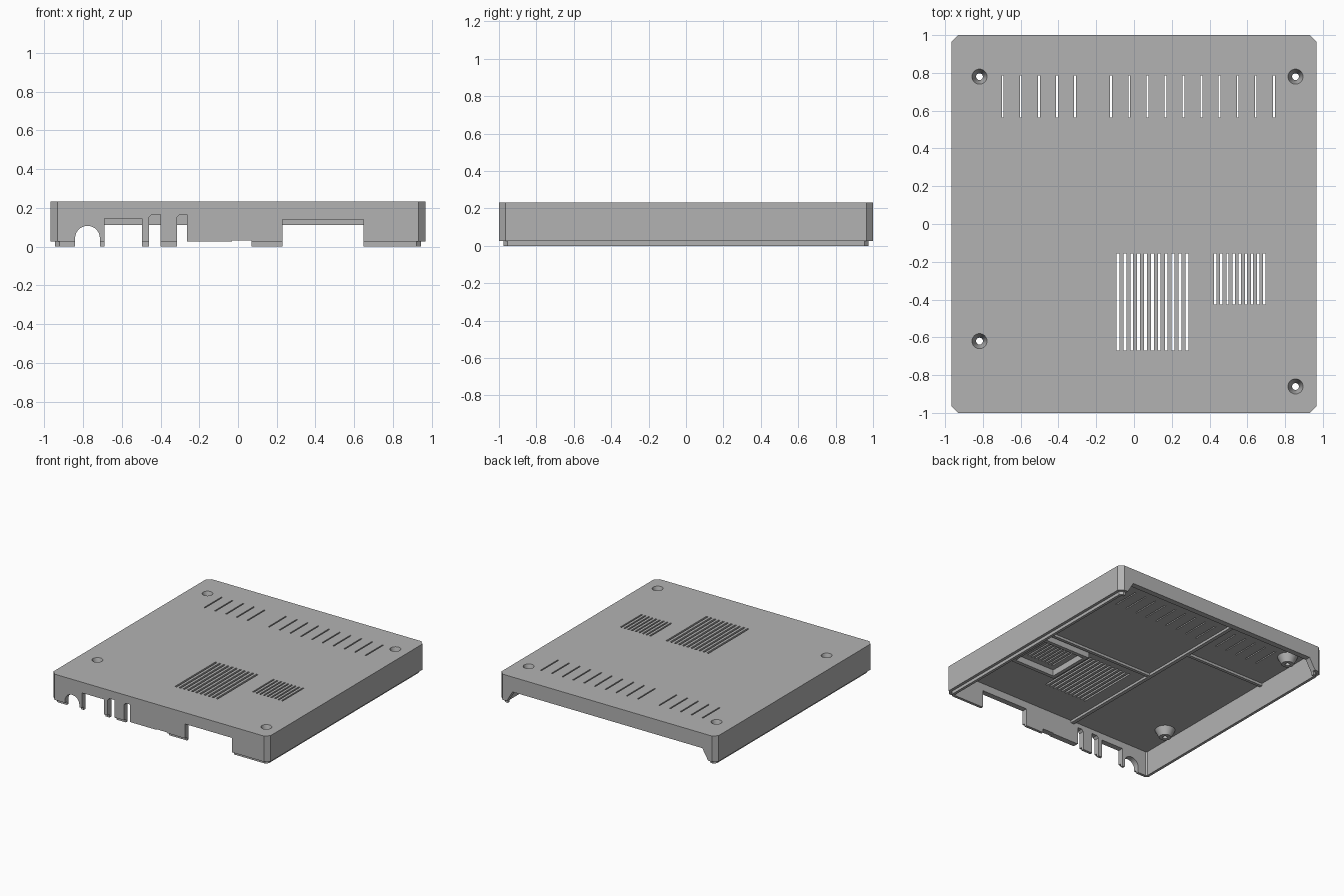
import bpy, bmesh, math

cube = bpy.data.objects.get("Cube")
if cube:
    bpy.data.objects.remove(cube, do_unlink=True)

grey = bpy.data.materials.new("plain grey")
grey.use_nodes = True
grey.diffuse_color = (0.45, 0.45, 0.45, 1)
grey.node_tree.nodes["Principled BSDF"].inputs["Base Color"].default_value = (0.45, 0.45, 0.45, 1)

HALF_X, HALF_Y, TOP, CEILING, STEP = 0.967, 1.0, 0.232, 0.2, 0.025
WALL, LIP_INSET, CHAMFER = 0.045, 0.023, 0.035


def finish(bm, name):
    bmesh.ops.recalc_face_normals(bm, faces=bm.faces)
    mesh = bpy.data.meshes.new(name)
    bm.to_mesh(mesh)
    bm.free()
    mesh.materials.append(grey)
    obj = bpy.data.objects.new(name, mesh)
    bpy.context.collection.objects.link(obj)
    return obj


def bridge(bm, a, b):
    for i in range(len(a)):
        j = (i + 1) % len(a)
        bm.faces.new((a[i], a[j], b[j], b[i]))


def loft(bm, rings):
    """Join rings of points and cap both ends."""
    loops = [[bm.verts.new(p) for p in ring] for ring in rings]
    for a, b in zip(loops, loops[1:]):
        bridge(bm, a, b)
    bm.faces.new(loops[0])
    bm.faces.new(loops[-1])


def add_box(bm, x0, x1, y0, y1, z0, z1):
    loft(bm, [[(x0, y0, z), (x1, y0, z), (x1, y1, z), (x0, y1, z)] for z in (z0, z1)])


def add_wall_cut(bm, profile, y0, y1):
    loft(bm, [[(x, y, z) for x, z in profile] for y in (y0, y1)])


def outline(inset, z):
    """Rectangle with cut corners, moved inwards."""
    x, y = HALF_X - inset, HALF_Y - inset
    c = CHAMFER - inset * (2 - math.sqrt(2))
    return [(x - c, -y, z), (x, c - y, z), (x, y - c, z), (x - c, y, z),
            (c - x, y, z), (-x, y - c, z), (-x, c - y, z), (c - x, -y, z)]


def circle(x, y, r, z, n=32):
    return [(x + r * math.cos(math.tau * i / n), y + r * math.sin(math.tau * i / n), z)
            for i in range(n)]


# Open-bottomed shell with a stepped lip
bm = bmesh.new()
loft(bm, [outline(0, TOP), outline(0, STEP), outline(LIP_INSET, STEP),
          outline(LIP_INSET, 0), outline(WALL, 0), outline(WALL, CEILING)])
shell = finish(bm, "lid_shell")

# Vent slots
cut = bmesh.new()


def slots(start, pitch, count, width, y0, y1, skip=()):
    for i in range(count):
        if i not in skip:
            x = start + i * pitch
            add_box(cut, x - width / 2, x + width / 2, y0, y1, 0.19, 0.3)


slots(-0.695, 0.0957, 16, 0.010, 0.565, 0.787, skip=(5,))
slots(-0.085, 0.0365, 11, 0.015, -0.67, -0.155)
slots(0.43, 0.0325, 9, 0.012, -0.425, -0.157)

# Screw holes
screws = [(-0.818, 0.78), (0.855, 0.78), (-0.818, -0.62), (0.855, -0.86)]
for x, y in screws:
    loft(cut, [circle(x, y, 0.04, z) for z in (0.19, 0.3)])

# Connector openings in the front wall
LOW = -0.05
arch = [(-0.777 + 0.064 * math.cos(math.pi * i / 16), 0.043 + 0.064 * math.sin(math.pi * i / 16))
        for i in range(17)]
front_profiles = [
    arch + [(-0.841, LOW), (-0.713, LOW)],
    [(-0.69, LOW), (-0.69, 0.146), (-0.495, 0.146), (-0.495, LOW)],
    [(-0.46, LOW), (-0.46, 0.15), (-0.445, 0.166), (-0.4, 0.166), (-0.4, LOW)],
    [(-0.315, LOW), (-0.315, 0.15), (-0.3, 0.166), (-0.262, 0.166), (-0.262, 0.026),
     (-0.03, 0.026), (-0.03, 0.031), (0.07, 0.031), (0.07, LOW)],
    [(0.23, LOW), (0.23, 0.141), (0.648, 0.141), (0.648, LOW)],
]
for profile in front_profiles:
    add_wall_cut(cut, profile, -1.1, -0.93)

# Wide opening with sloping ends in the back wall
add_wall_cut(cut, [(-0.91, LOW), (-0.9, 0.02), (-0.845, 0.112),
                   (0.845, 0.112), (0.9, 0.02), (0.91, LOW)], 0.93, 1.1)

cutter = finish(cut, "opening_cutter")
cutter.hide_render = True
mod = shell.modifiers.new("openings", "BOOLEAN")
mod.operation, mod.solver, mod.object = "DIFFERENCE", "EXACT", cutter
bpy.context.view_layer.objects.active = shell
shell.select_set(True)
bpy.ops.object.modifier_apply(modifier=mod.name)
bpy.data.objects.remove(cutter, do_unlink=True)

# Countersunk screw bosses under the top
boss_profile = [(0.04, TOP), (0.018, 0.16), (0.018, 0.14), (0.045, 0.14),
                (0.075, 0.201), (0.06, 0.21)]
for n, (x, y) in enumerate(screws):
    bm = bmesh.new()
    rings = [[bm.verts.new(p) for p in circle(x, y, r, z)] for r, z in boss_profile]
    for a, b in zip(rings, rings[1:] + rings[:1]):
        bridge(bm, a, b)
    boss = finish(bm, f"screw_boss_{n + 1}")
    bpy.ops.object.select_all(action="DESELECT")
    boss.select_set(True)
    bpy.context.view_layer.objects.active = boss
    bpy.ops.object.shade_smooth_by_angle(angle=math.radians(25))

# Stiffening ribs under the top
ribs = {"long_rib": (-0.225, -0.195, -0.96, 0.96),
        "middle_rib": (-0.2, 0.925, -0.08, -0.055),
        "side_rib": (-0.925, -0.22, 0.34, 0.365)}
for name, (x0, x1, y0, y1) in ribs.items():
    bm = bmesh.new()
    add_box(bm, x0, x1, y0, y1, 0.18, 0.205)
    finish(bm, name)

# Collar around the small grille
bm = bmesh.new()
collar = []
for inset, z in ((0, 0.205), (0, 0.15), (0.03, 0.15), (0.03, 0.205)):
    x0, x1, y0, y1 = 0.35 + inset, 0.77 - inset, -0.5 + inset, -0.1 - inset
    collar.append([bm.verts.new(p) for p in
                   ((x0, y0, z), (x1, y0, z), (x1, y1, z), (x0, y1, z))])
for a, b in zip(collar, collar[1:] + collar[:1]):
    bridge(bm, a, b)
finish(bm, "grille_collar")
